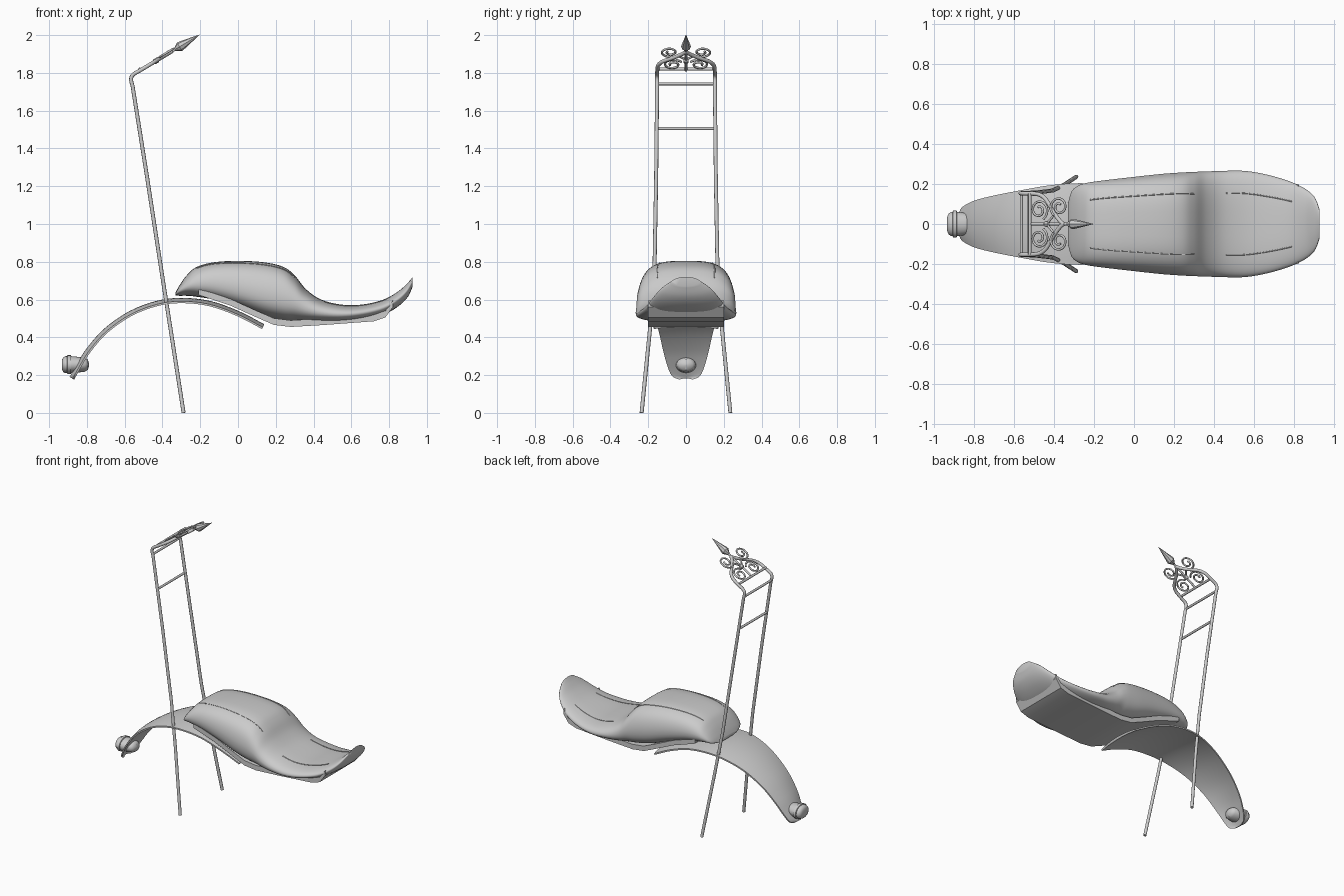
import bpy, bmesh, math
from mathutils import Vector

cube = bpy.data.objects.get("Cube")
if cube:
    bpy.data.objects.remove(cube)

grey = bpy.data.materials.new("plain grey")
grey.use_nodes = True
grey.diffuse_color = (0.6, 0.6, 0.6, 1)
grey.node_tree.nodes["Principled BSDF"].inputs["Base Color"].default_value = (0.6, 0.6, 0.6, 1)


def smooth_path(pts, steps=6):
    """Catmull-Rom samples through tuples of any length."""
    p = [pts[0]] + list(pts) + [pts[-1]]
    out = []
    for a, b, c, d in zip(p, p[1:], p[2:], p[3:]):
        for s in range(steps):
            t = s / steps
            out.append(tuple(j + (k - i) * t / 2 + (i - 2.5 * j + 2 * k - m / 2) * t * t
                             + (1.5 * (j - k) + (m - i) / 2) * t ** 3
                             for i, j, k, m in zip(a, b, c, d)))
    return out + [tuple(pts[-1])]


def add_mesh(name, bm, angle=40):
    bmesh.ops.recalc_face_normals(bm, faces=bm.faces[:])
    me = bpy.data.meshes.new(name)
    bm.to_mesh(me)
    bm.free()
    ob = bpy.data.objects.new(name, me)
    bpy.context.collection.objects.link(ob)
    me.materials.append(grey)
    bpy.ops.object.select_all(action='DESELECT')
    ob.select_set(True)
    bpy.context.view_layer.objects.active = ob
    bpy.ops.object.shade_smooth_by_angle(angle=math.radians(angle))
    return ob


def loft(name, rings, angle=40):
    """Skin closed rings of points and cap both ends."""
    bm = bmesh.new()
    rows = [[bm.verts.new(p) for p in ring] for ring in rings]
    n = len(rows[0])
    for a, b in zip(rows, rows[1:]):
        for i in range(n):
            bm.faces.new((a[i], a[(i + 1) % n], b[(i + 1) % n], b[i]))
    bm.faces.new(rows[0])
    bm.faces.new(rows[-1])
    return add_mesh(name, bm, angle)


def tube(name, pts, radius, sides=10):
    """Round rod swept along a path, with a transported frame."""
    pts = [Vector(p) for p in pts]
    rings, side = [], None
    for i, p in enumerate(pts):
        d = (pts[min(i + 1, len(pts) - 1)] - pts[max(i - 1, 0)]).normalized()
        side = side or d.orthogonal()
        side = (side - d * side.dot(d)).normalized()
        up = d.cross(side)
        rings.append([p + radius * (side * math.cos(a) + up * math.sin(a))
                      for a in (math.tau * k / sides for k in range(sides))])
    return loft(name, rings, 50)


def mirror_y(pts):
    return [(x, -y, z) for x, y, z in pts]


# Seat: x, bottom, top, half width, squareness
stations = [(-.33, .622, .638, .1, 2.2), (-.31, .62, .675, .165, 2.4), (-.27, .62, .73, .195, 2.7),
            (-.22, .615, .772, .208, 3), (-.13, .6, .797, .22, 3.2), (0, .56, .805, .235, 3.2),
            (.14, .51, .797, .25, 3.2), (.24, .488, .773, .257, 3.2), (.3, .482, .728, .26, 3),
            (.36, .48, .655, .262, 3), (.44, .48, .6, .265, 3), (.55, .483, .573, .265, 3),
            (.66, .495, .574, .247, 2.8), (.77, .52, .6, .215, 2.6), (.85, .565, .645, .178, 2.4),
            (.9, .615, .69, .135, 2.2), (.925, .67, .72, .075, 2)]
SIDES = 48


def seat_point(st, angle):
    x, low, high, w, n = st
    c, s = math.cos(angle), math.sin(angle)
    y = math.copysign(abs(c) ** (2 / n), c) * w
    h = math.copysign(abs(s) ** (2 / n), s)
    taper = 1 - .13 * max(h, 0)
    return x, y * taper, (low + high) / 2 + h * (high - low) / 2


sections = smooth_path(stations, 5)
loft("seat", [[seat_point(st, math.tau * k / SIDES) for k in range(SIDES)] for st in sections], 60)

# Stitched seams along the seat's shoulders
for label, lo, hi in (("rear", -.23, .31), ("front", .46, .8)):
    seam = [seat_point(st, math.radians(58)) for st in sections if lo < st[0] < hi]
    tube(label + "_left_seam", seam, .003, 6)
    tube(label + "_right_seam", mirror_y(seam), .003, 6)

# Seat pan: angular plate below the cushion
pan = [(-.21, .625), (-.04, .568), (.1, .505), (.19, .466), (.28, .455), (.45, .465),
       (.72, .485), (.78, .505), (.82, .56)]
loft("seat_pan", [[(x, s * .2, z + h) for s, h in ((-1, 0), (1, 0), (1, .035), (-1, .035))]
                  for x, z in pan], 25)

# Rear fender: tapered arched band with a slight crown and rounded tail
band = smooth_path([(-.883, .185, .035), (-.872, .205, .075), (-.84, .262, .1), (-.79, .34, .121),
                    (-.7, .44, .143), (-.57, .53, .168), (-.43, .583, .192), (-.3, .599, .203),
                    (-.15, .583, .2), (0, .53, .19), (.135, .46, .17)], 4)
rings = []
for i, (x, z, w) in enumerate(band):
    a, b = band[max(i - 1, 0)], band[min(i + 1, len(band) - 1)]
    normal = Vector((a[1] - b[1], 0, b[0] - a[0])).normalized()
    across = [k / 6 for k in range(-6, 7)]
    rings.append([Vector((x, w * t, z)) + normal * (.01 - .018 * t * t) for t in across]
                 + [Vector((x, w * t, z)) - normal * (.006 + .012 * t * t) for t in reversed(across)])
loft("rear_fender", rings)

# Tail lamp: turned oval body poking through the fender
lamp = [(-.933, .005), (-.932, .035), (-.925, .052), (-.912, .06), (-.905, .06), (-.903, .067),
        (-.885, .067), (-.883, .06), (-.85, .056), (-.81, .049), (-.795, .036), (-.788, .005)]
loft("tail_lamp", [[(x, r * math.cos(a), .255 + .75 * r * math.sin(a))
                    for a in (math.tau * k / 24 for k in range(24))] for x, r in lamp])

# Backrest frame: two legs bending forward into a pointed arch
TILT = math.radians(31)


def crest(u, v, lift=0):
    """Point on the tilted crest plane: u forward, v sideways."""
    return (-.545 + u * math.cos(TILT) - lift * math.sin(TILT), v,
            1.797 + u * math.sin(TILT) + lift * math.cos(TILT))


leg = [(-.288, .235, 0), (-.358, .19, .45), (-.405, .167, .75), (-.48, .158, 1.24)]
bend = smooth_path([(-.558, .153, 1.73), (-.566, .153, 1.765), (-.556, .153, 1.79), crest(.03, .152),
                    crest(.08, .148), crest(.115, .13), crest(.14, .1), crest(.17, .055),
                    crest(.205, .015), crest(.225, 0)], 4)
half = leg + bend
tube("backrest_frame", half + mirror_y(half[-2::-1]), .0105)

for name, x, z in (("lower_crossbar", -.524, 1.505), ("middle_crossbar", -.562, 1.742),
                   ("upper_crossbar", -.52, 1.82)):
    tube(name, [(x, -.152, z), (x, .152, z)], .008)

# Crest ornament: centre stem, collar, scrolls and spear
tube("crest_stem", [crest(.03, 0), crest(.27, 0)], .007)


def turned(name, profile, sides):
    loft(name, [[crest(u, r * math.cos(a), r * math.sin(a))
                 for a in (math.tau * k / sides for k in range(sides))] for u, r in profile], 30)


turned("spear_tip", [(.245, .007), (.275, .026), (.29, .024), (.397, .001)], 8)
turned("stem_collar", [(.115, .008), (.12, .014), (.14, .014), (.145, .008)], 12)


def scroll(name, u, v, size, start, turns, lift):
    pts = []
    for k in range(33):
        t = k / 32
        r, a = size * (1 - .72 * t), start + turns * math.tau * t
        pts.append(crest(u + r * math.sin(a), v + r * math.cos(a), lift))
    tube("left_" + name, pts, .006, 8)
    tube("right_" + name, mirror_y(pts), .006, 8)


scroll("lower_scroll", .085, .07, .052, math.radians(150), -1.5, .004)
scroll("upper_scroll", .205, .085, .052, math.radians(215), 1.5, .008)
tail = smooth_path([crest(.13, 0, .006), crest(.15, .02, .006), crest(.172, .042, .008)], 4)
tube("left_scroll_link", tail, .006, 8)
tube("right_scroll_link", mirror_y(tail), .006, 8)
